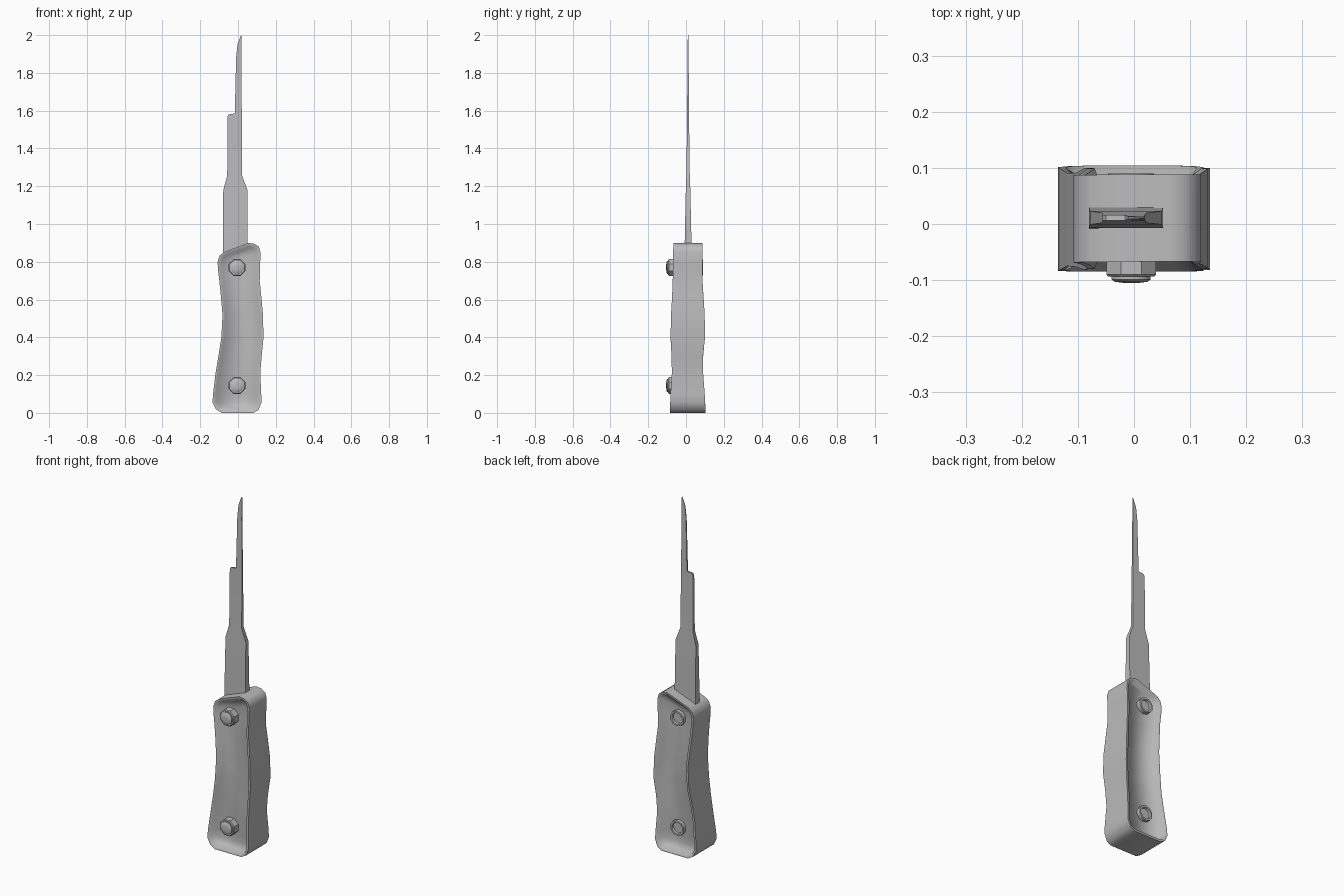
import bpy, bmesh, math
from mathutils import Vector

if "Cube" in bpy.data.objects:
    bpy.data.objects.remove(bpy.data.objects["Cube"])

metal = bpy.data.materials.new("grey metal")
metal.diffuse_color = (0.5, 0.5, 0.5, 1)
metal.use_nodes = True
metal.node_tree.nodes["Principled BSDF"].inputs["Base Color"].default_value = metal.diffuse_color


def finish(name, bm, angle=40):
    bmesh.ops.recalc_face_normals(bm, faces=bm.faces)
    mesh = bpy.data.meshes.new(name)
    bm.to_mesh(mesh)
    bm.free()
    mesh.materials.append(metal)
    ob = bpy.data.objects.new(name, mesh)
    bpy.context.collection.objects.link(ob)
    bpy.ops.object.select_all(action='DESELECT')
    ob.select_set(True)
    bpy.context.view_layer.objects.active = ob
    bpy.ops.object.shade_smooth_by_angle(angle=math.radians(angle))
    return ob


def lerp(table, z):
    for (z0, v0), (z1, v1) in zip(table, table[1:]):
        if z <= z1:
            t = max(0, (z - z0) / (z1 - z0))
            return v0 + (v1 - v0) * t
    return table[-1][1]


def bridge(bm, a, b):
    n = len(a)
    for i in range(n):
        j = (i + 1) % n
        bm.faces.new((a[i], a[j], b[j], b[i]))


# Handle: wavy outline, left and right edges paired from bottom to top
LEFT = [(-.085, 0), (-.117, .018), (-.135, .055), (-.132, .1), (-.119, .21), (-.104, .3),
        (-.088, .4), (-.082, .52), (-.091, .62), (-.099, .7), (-.106, .76),
        (-.108, .80), (-.098, .832), (-.077, .85), (-.05, .861)]
RIGHT = [(.08, 0), (.108, .015), (.124, .055), (.123, .1), (.118, .21), (.125, .3),
         (.135, .4), (.132, .52), (.123, .62), (.115, .7), (.117, .78),
         (.119, .85), (.110, .88), (.087, .895), (.055, .90)]
FRONT = [(0, -.085), (.1, -.082), (.24, -.073), (.44, -.084), (.66, -.071), (.9, -.067)]
BACK = [(0, .104), (.1, .099), (.26, .087), (.42, .102), (.52, .099), (.7, .087), (.9, .088)]
outline = [Vector(p) for p in RIGHT + LEFT[::-1]]


def inset(d):
    out = []
    n = len(outline)
    for i, p in enumerate(outline):
        e0 = (p - outline[i - 1]).normalized()
        e1 = (outline[(i + 1) % n] - p).normalized()
        n0, n1 = Vector((-e0.y, e0.x)), Vector((-e1.y, e1.x))
        m = (n0 + n1).normalized()
        out.append(p + m * d / max(.5, m.dot(n0)))
    return out


bm = bmesh.new()
outer = []
for table, floor in ((FRONT, -.052), (BACK, .068)):
    previous = None
    for d, sunk in ((0, 0), (.012, 0), (.023, 1)):
        ring = [bm.verts.new((q.x, floor if sunk else lerp(table, p.y), q.y))
                for p, q in zip(outline, inset(d))]
        if previous:
            bridge(bm, previous, ring)
        else:
            outer.append(ring)
        previous = ring
    # recess floor as strips across the handle
    n = len(previous)
    for i in range(n // 2 - 1):
        bm.faces.new((previous[i], previous[i + 1], previous[n - 2 - i], previous[n - 1 - i]))
bridge(bm, *outer)
finish("handle", bm, 75)

# Blade: tapering stepped strip (z left, x left, z right, x right, half thickness)
SECTIONS = [(.83, -.080, .83, .052, .019), (.95, -.080, .95, .051, .017),
            (1.18, -.078, 1.18, .050, .012), (1.255, -.057, 1.255, .022, .009),
            (1.57, -.056, 1.57, .02, .005), (1.58, -.050, 1.58, .02, .005),
            (1.585, -.017, 1.59, .02, .005), (1.88, -.010, 1.88, .018, .003),
            (1.95, -.003, 1.95, .018, .002), (1.99, .012, 2.0, .018, .0015)]
bm = bmesh.new()
previous = None
for zl, xl, zr, xr, t in SECTIONS:
    ring = [bm.verts.new((x, .011 + s * t, z))
            for x, z, s in ((xl, zl, -1), (xr, zr, -1), (xr, zr, 1), (xl, zl, 1))]
    if previous:
        bridge(bm, previous, ring)
    else:
        bm.faces.new(ring)
    previous = ring
bm.faces.new(previous)
finish("blade", bm, 35)


# Bolts: lathed about the y axis, from (radius, y) points
def lathe(name, x, z, profile, sides):
    bm = bmesh.new()
    previous = None
    for r, y in profile:
        ring = [bm.verts.new((x + r * math.cos(a), y, z + r * math.sin(a)))
                for a in (2 * math.pi * (k + .5) / sides for k in range(sides))]
        if previous:
            bridge(bm, previous, ring)
        else:
            bm.faces.new(ring)
        previous = ring
    bm.faces.new(previous)
    finish(name, bm, 40)


for label, z, back in (("upper", .77, .09), ("lower", .145, .088)):
    lathe(label + "_bolt_head", -.005, z, [(.048, -.05), (.048, -.09), (.044, -.094), (.034, -.094)], 8)
    lathe(label + "_bolt_cap", -.005, z, [(.036, -.09), (.036, -.099), (.03, -.103), (.014, -.105)], 12)
    lathe(label + "_nut", -.005, z, [(.043, .06), (.043, back), (.033, back), (.031, back - .012)], 10)
